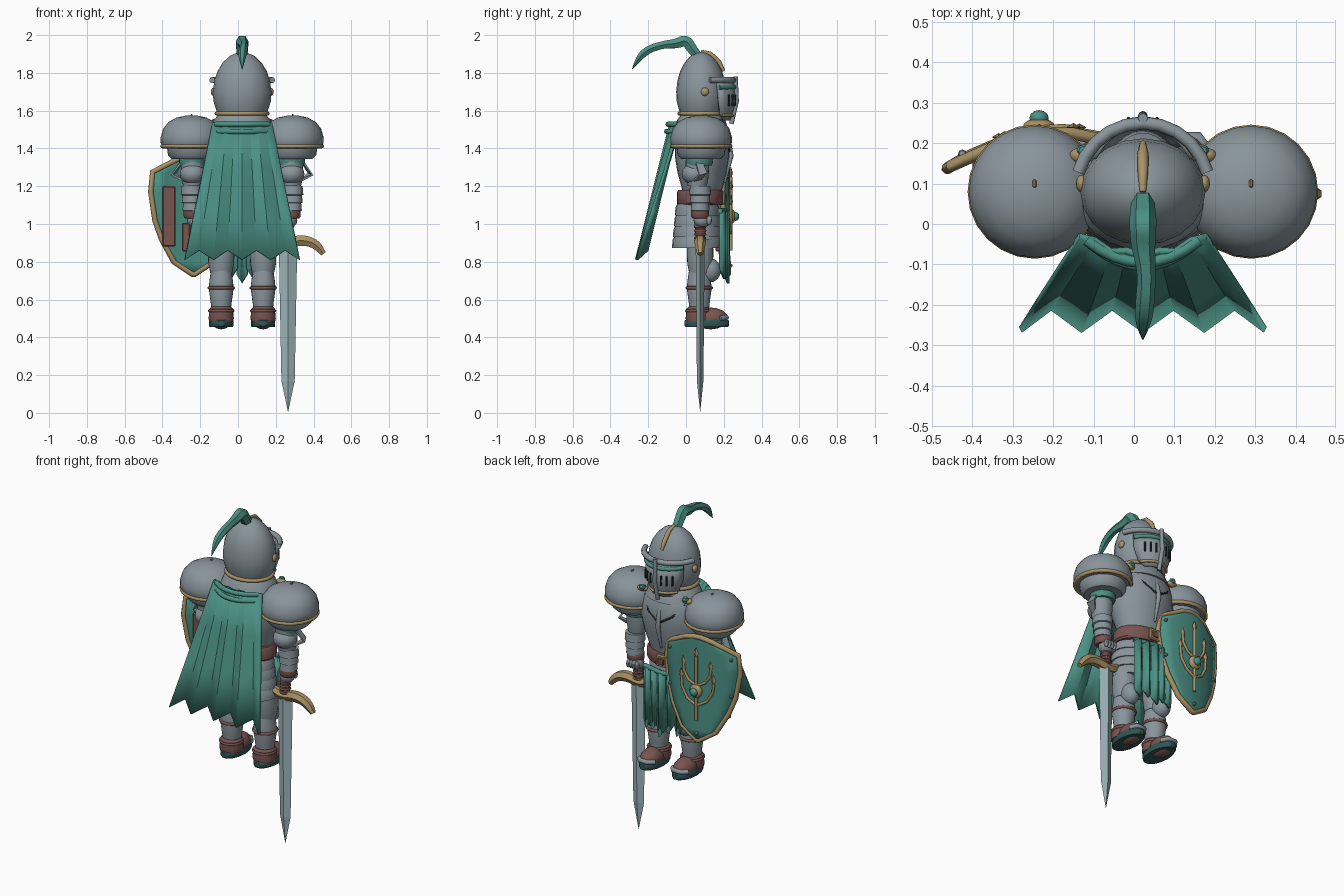
import bpy, bmesh
from math import sin, cos, pi, radians
from mathutils import Vector

if "Cube" in bpy.data.objects:
    bpy.data.objects.remove(bpy.data.objects["Cube"])

CX = 0.022  # the body's mirror plane


def material(name, c):
    m = bpy.data.materials.new(name)
    m.diffuse_color = (*c, 1)
    m.use_nodes = True
    m.node_tree.nodes["Principled BSDF"].inputs["Base Color"].default_value = m.diffuse_color
    return m


STEEL = material("steel", (0.25, 0.30, 0.33))
TEAL = material("teal", (0.07, 0.28, 0.23))
DTEAL = material("dark_teal", (0.03, 0.09, 0.09))
GOLD = material("gold", (0.40, 0.29, 0.13))
LEATHER = material("leather", (0.19, 0.09, 0.08))
BLADE = material("blade", (0.34, 0.46, 0.49))
DARK = material("dark", (0.015, 0.02, 0.025))


def finish(name, me, mat, angle=40):
    ob = bpy.data.objects.new(name, me)
    bpy.context.collection.objects.link(ob)
    me.materials.clear()
    me.materials.append(mat)
    bpy.ops.object.select_all(action='DESELECT')
    bpy.context.view_layer.objects.active = ob
    ob.select_set(True)
    if angle:
        bpy.ops.object.shade_smooth_by_angle(angle=radians(angle))
    return ob


def from_bm(name, bm, mat, angle=40):
    bmesh.ops.recalc_face_normals(bm, faces=bm.faces)
    me = bpy.data.meshes.new(name)
    bm.to_mesh(me)
    bm.free()
    return finish(name, me, mat, angle)


def grid(bm, rows, wrap=False):
    vs = [[bm.verts.new(p) for p in r] for r in rows]
    n = len(rows[0])
    for a, b in zip(vs, vs[1:]):
        for i in range(n if wrap else n - 1):
            j = (i + 1) % n
            bm.faces.new((a[i], a[j], b[j], b[i]))
    return vs


def lathe(name, prof, x, y, mat, sx=1, sy=1, n=24, angle=40):
    """Stack of ellipses from (radius, z) pairs, closed at both ends."""
    bm = bmesh.new()
    vs = grid(bm, [[(x + r * sx * cos(2 * pi * i / n), y + r * sy * sin(2 * pi * i / n), z)
                    for i in range(n)] for r, z in prof], True)
    bm.faces.new(vs[0])
    bm.faces.new(vs[-1])
    return from_bm(name, bm, mat, angle)


def sheet(name, rows, mat, thick=0.015, angle=35):
    bm = bmesh.new()
    grid(bm, rows)
    ob = from_bm(name, bm, mat, angle)
    mod = ob.modifiers.new("thickness", 'SOLIDIFY')
    mod.thickness, mod.offset = thick, 0
    return ob


def tube(name, pts, r, mat, cyclic=False, kind='POLY', res=2):
    """Round bar through points (x, y, z[, radius])."""
    cu = bpy.data.curves.new(name, 'CURVE')
    cu.dimensions, cu.bevel_depth, cu.bevel_resolution = '3D', 1, res
    cu.use_fill_caps = True
    sp = cu.splines.new(kind)
    sp.points.add(len(pts) - 1)
    for p, q in zip(sp.points, pts):
        p.co = (*q[:3], 1)
        p.radius = q[3] if len(q) > 3 else r
    sp.use_cyclic_u = cyclic
    if kind == 'NURBS':
        sp.order_u, sp.use_endpoint_u, sp.resolution_u = 3, True, 5
    tmp = bpy.data.objects.new(name, cu)
    bpy.context.collection.objects.link(tmp)
    me = bpy.data.meshes.new_from_object(tmp.evaluated_get(bpy.context.evaluated_depsgraph_get()))
    bpy.data.objects.remove(tmp)
    return finish(name, me, mat, 50)


def ring(name, x, y, z, rx, ry, r, mat, n=24):
    return tube(name, [(x + rx * cos(2 * pi * i / n), y + ry * sin(2 * pi * i / n), z)
                       for i in range(n)], r, mat, True)


def ball(name, c, s, mat, seg=16):
    bm = bmesh.new()
    bmesh.ops.create_uvsphere(bm, u_segments=seg, v_segments=seg // 2, radius=1)
    for v in bm.verts:
        v.co = Vector(c) + v.co * Vector(s)
    return from_bm(name, bm, mat)


def box(name, c, s, mat, bevel=0.006):
    bm = bmesh.new()
    bmesh.ops.create_cube(bm, size=1)
    for v in bm.verts:
        v.co = Vector(c) + v.co * Vector(s)
    bmesh.ops.bevel(bm, geom=bm.edges[:], offset=min(bevel, min(s) * .3), segments=1, affect='EDGES')
    return from_bm(name, bm, mat, 0)


def front_arc(rx, ry, y, z, a, n, off=0):
    return [(CX + rx * sin(radians(-a + 2 * a * i / n)), y + ry * cos(radians(-a + 2 * a * i / n)) + off, z)
            for i in range(n + 1)]


# Helmet, neck ring and crest
lathe("helmet", [(.82, 1.575), (.9, 1.61), (.98, 1.65), (1, 1.70), (.95, 1.76), (.84, 1.81),
                 (.66, 1.855), (.42, 1.89), (.2, 1.905), (.05, 1.91)], CX, .08, STEEL, .155, .132, 20)
ring("neck_ring", CX, .08, 1.585, .135, .115, .011, GOLD)
lathe("gorget", [(.17, 1.50), (.15, 1.55), (.125, 1.58)], CX, .08, STEEL, 1, .85)
tube("helmet_crest", [(CX, .20, 1.81, .008), (CX, .175, 1.855, .014), (CX, .13, 1.9, .013),
                      (CX, .08, 1.915, .008)], .01, GOLD)
tube("plume", [(CX, .06, 1.89, .028), (CX, .03, 1.93, .032), (CX, 0, 1.975, .034), (CX, -.05, 1.955, .03),
               (CX + .01, -.12, 1.95, .022), (CX + .005, -.2, 1.925, .024), (CX, -.25, 1.88, .02),
               (CX, -.285, 1.82, .002)], .03, TEAL, kind='NURBS', res=1)

# Visor
sheet("visor", [front_arc(.14, .165, .08, 1.755, 60, 8), front_arc(.14, .175, .085, 1.65, 60, 8),
                front_arc(.12, .16, .08, 1.58, 52, 8), front_arc(.10, .15, .08, 1.55, 40, 8)], STEEL, .012)
tube("visor_brow", front_arc(.165, .165, .085, 1.762, 75, 10), .016, STEEL)
tube("visor_band", front_arc(.145, .17, .085, 1.725, 58, 8), .012, TEAL)
tube("visor_trim", front_arc(.122, .162, .085, 1.575, 50, 8), .008, GOLD)
tube("visor_ridge", [(CX, .262, 1.78), (CX, .268, 1.65), (CX, .24, 1.53)], .012, STEEL)
for s in (-1, 1):
    ball("helmet_rivet", (CX + s * .152, .1, 1.70), (.014, .022, .022), GOLD, 12)
    for k in range(3):
        a = radians(14 + 12 * k)
        box("visor_slot", (CX + s * .145 * sin(a), .092 + .172 * cos(a), 1.655), (.009, .012, .06), DARK)

# Torso, belt and waist lames
lathe("breastplate", [(.13, 1.12), (.145, 1.19), (.175, 1.27), (.195, 1.36), (.195, 1.43), (.18, 1.49),
                      (.15, 1.535), (.10, 1.56)], CX, .085, STEEL, 1, .74)
tube("chest_keel", [(CX, .185, 1.53, .008), (CX, .228, 1.43, .012), (CX, .238, 1.36, .014),
                    (CX, .205, 1.22, .006)], .01, STEEL)
for s in (-1, 1):
    tube("chest_groove", [(CX + s * .13, .165, 1.50), (CX + s * .08, .215, 1.43), (CX, .233, 1.38)], .006, DARK)
    ball("cape_brooch", (CX + s * .15, .17, 1.53), (.032, .02, .018), GOLD)
    ball("brooch_gem", (CX + s * .145, .18, 1.54), (.02, .018, .018), TEAL, 8)
lathe("belt", [(.155, 1.10), (.165, 1.11), (.165, 1.165), (.155, 1.18)], CX, .075, LEATHER, 1, .75)
box("belt_buckle", (CX, .2, 1.138), (.07, .02, .07), GOLD)
box("buckle_hole", (CX, .208, 1.138), (.04, .014, .04), LEATHER)
for k in range(4):
    z, r = 1.065 - .057 * k, .155 + .007 * k
    lathe("waist_lame", [(r + .008, z - .02), (r + .004, z + .02), (r - .012, z + .045)], CX, .06, STEEL, 1, .73)

# Front tabard strips
for k in range(5):
    x, d = CX + (k - 2) * .052, abs(k - 2)
    zb, y = .675 + .02 * (d % 2) + .012 * d, .212 - .01 * d
    sheet("tabard_strip", [[(x - .025 * w, y - .012, z), (x, y + .012, z - e), (x + .025 * w, y - .012, z)]
                           for z, w, e in ((1.07, .9, 0), (.9, 1, 0), (zb + .06, 1.05, .05))], TEAL, .014, 30)
tube("tabard_bar", [(CX - .13, .18, 1.07), (CX, .21, 1.07), (CX + .13, .18, 1.07)], .014, TEAL)

for s in (-1, 1):
    # Pauldrons
    x = CX + s * .268
    lathe("pauldron", [(.15, 1.405), (.163, 1.43), (.163, 1.46), (.15, 1.505), (.122, 1.54), (.08, 1.563),
                       (.03, 1.574), (.004, 1.575)], x, .08, STEEL, n=24)
    ring("pauldron_trim", x, .08, 1.412, .155, .155, .011, GOLD)
    lathe("pauldron_lower_lame", [(.105, 1.345), (.125, 1.365), (.13, 1.405)], x, .08, STEEL)
    box("pauldron_rivet", (x, .1, 1.576), (.01, .02, .012), GOLD)

    # Arms
    x = CX + s * .262
    lathe("sleeve", [(.066, 1.31), (.072, 1.325), (.07, 1.36)], x, .07, TEAL)
    lathe("upper_arm", [(.05, 1.2), (.06, 1.25), (.062, 1.33)], x, .06, STEEL)
    ball("elbow", (x, .045, 1.265), (.068, .068, .058), STEEL)
    sheet("elbow_wing", [[(x + s * .05, .04, 1.23), (x + s * .06, .08, 1.24)],
                         [(x + s * .11, .07, 1.26), (x + s * .09, .11, 1.27)],
                         [(x + s * .06, .05, 1.33), (x + s * .06, .09, 1.32)]], STEEL, .012, 0)
    for k in range(3):
        z, r = 1.175 - .042 * k, .058 - .004 * k
        lathe("forearm_lame", [(r - .012, z - .025), (r, z - .02), (r - .004, z + .025)], x + s * .004, .075, STEEL)
    lathe("cuff", [(.04, 1.03), (.048, 1.04), (.048, 1.075), (.04, 1.09)], x, .075, LEATHER)
    ball("fist", (x - s * .012, .085, 1.02), (.042, .045, .04), STEEL)
    for k in range(4):
        ball("finger", (x - s * .012 + (k - 1.5) * .019, .122, 1.02), (.012, .016, .026), STEEL, 8)

    # Legs
    x = CX + s * .111
    lathe("thigh", [(.058, .74), (.068, .79), (.07, .84), (.068, .92)], x, .075, STEEL)
    ball("knee", (x, .125, .755), (.052, .06, .065), STEEL)
    lathe("greave", [(.052, .55), (.055, .58), (.066, .66), (.062, .70), (.055, .75)], x, .07, STEEL)
    ring("greave_strap", x, .07, .662, .064, .064, .009, LEATHER)
    lathe("ankle", [(.064, .485), (.067, .50), (.064, .53), (.064, .55), (.052, .562)], x, .065, LEATHER)
    ring("ankle_strap", x, .065, .54, .062, .062, .008, LEATHER)
    ball("boot", (x, .13, .50), (.06, .092, .058), LEATHER)
    tube("toe_plate", [(x - .05, .18, .50), (x - .025, .215, .505), (x + .025, .215, .505), (x + .05, .18, .50)], .014, STEEL)
    lathe("sole", [(.96, .455), (1, .46), (1, .488), (.96, .493)], x, .11, DTEAL, .064, .12, 14)

# Cape: a pleated fan with a zigzag hem
rows = []
for t in (0, .33, .66, 1):
    row = []
    for i in range(9):
        u = i / 4 - 1
        odd = i % 2
        top = Vector((CX + .158 * u, -.03 - .05 * (1 - u * u) + .012 * odd, 1.535))
        hem = Vector((CX + .303 * u, -.262 + .055 * odd, .81 + .05 * odd))
        row.append(top.lerp(hem, t))
    rows.append(row)
sheet("cape", rows, TEAL, .016, 20)
for dz, g in ((0, .93), (-.038, .86)):
    tube("cape_roll", [(CX + .15 * g * u / 4, -.04 - .055 * (1 - (u / 4) ** 2) + dz * .2, 1.528 + dz)
                       for u in range(-4, 5)], .014, TEAL)

# Shield: curved plate, gold rim, back straps
SX = -.235


def sy(d):
    return .222 - 1.1 * d * d + .12 * d


shape = [(1.36, .02), (1.345, .08), (1.275, .218), (1.17, .227), (1.02, .205), (.92, .17), (.80, .105), (.735, .008)]
sheet("shield", [[(SX + w * u / 3, sy(w * u / 3), z) for u in range(-3, 4)] for z, w in shape], TEAL, .018)
tube("shield_rim", [(SX - w, sy(-w), z) for z, w in shape] + [(SX + w, sy(w), z) for z, w in shape[::-1]],
     .015, GOLD, True)
box("shield_back_strap", (-.365, .15, 1.04), (.07, .03, .32), LEATHER)
box("shield_hand_strap", (-.275, .17, .93), (.045, .03, .15), LEATHER)

# Shield emblem: branching stem with diamond leaves and a boss
tube("emblem_stem", [(SX, sy(0) + .015, .86), (SX, sy(0) + .016, 1.25)], .009, GOLD)
leaves = [(0, 1.27)]
for s in (-1, 1):
    for z, w, h in ((.95, .10, .17), (1.07, .085, .13)):
        tube("emblem_branch", [(SX + s * w * a, sy(s * w * a) + .014, z + h * b)
                               for a, b in ((0, 0), (.6, .2), (.95, .55), (1, .9))], .008, GOLD)
        leaves.append((s * w, z + h))
for d, z in leaves:
    ball("emblem_leaf", (SX + d, sy(d) + .016, z), (.017, .01, .036), GOLD, 4)
ball("shield_boss", (SX, sy(0) + .018, 1.04), (.04, .022, .04), GOLD)
ball("boss_gem", (SX, sy(0) + .04, 1.04), (.024, .02, .024), TEAL, 12)
for d, z in ((-.19, 1.25), (.19, 1.25), (-.19, 1.03), (.19, 1.03), (0, .78)):
    ball("rim_rivet", (SX + d, sy(d) + .014, z), (.011, .011, .011), STEEL, 8)

# Sword, point down in the right hand
SW, SWY = .265, .075
lathe("sword_grip", [(.022, .90), (.027, .95), (.03, 1.0), (.026, 1.07)], SW, SWY, LEATHER, n=12)
for k in range(4):
    ring("grip_wrap", SW, SWY, .925 + .02 * k, .027, .027, .006, LEATHER, 12)
tube("sword_guard", [(.12, SWY, .96, .012), (.16, SWY, .93, .022), (.22, SWY, .905, .028), (SW, SWY, .90, .03),
                     (.33, SWY, .915, .032), (.39, SWY, .905, .03), (.43, SWY, .875, .026),
                     (.452, SWY, .842, .016)], .03, GOLD, kind='NURBS', res=1)
lathe("sword_blade", [(1, .90), (.72, .17), (.01, .005)], SW, SWY, BLADE, .049, .024, 4, 0)
